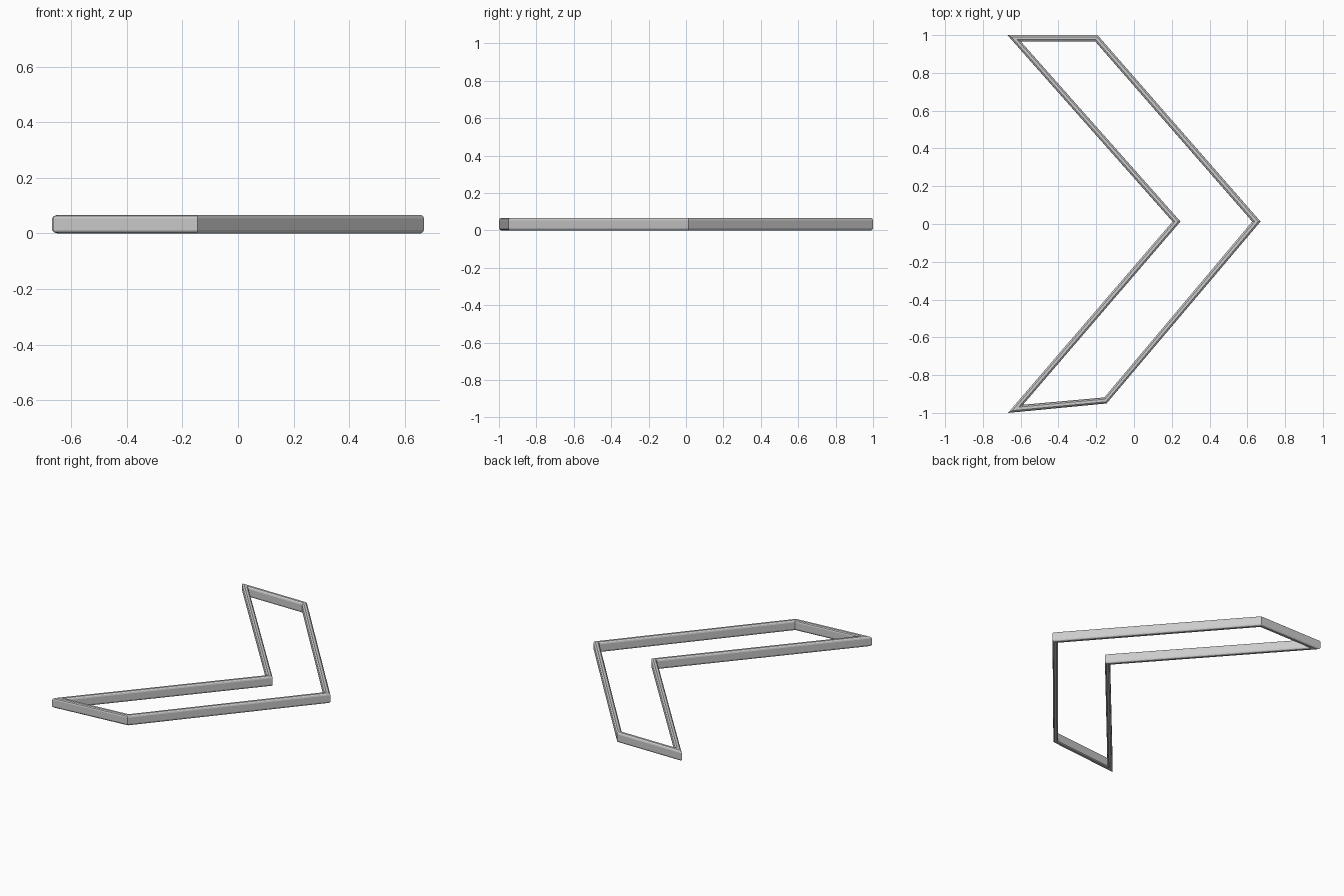
import bpy, bmesh

if "Cube" in bpy.data.objects:
    bpy.data.objects.remove(bpy.data.objects["Cube"])

# Mitred corners of the chevron outline: outer edge and matching hole edge
outer = [(-0.67, 1.0), (-0.193, 1.0), (0.67, 0.013),
         (-0.145, -0.95), (-0.667, -1.0), (0.204, 0.013)]
hole = [(-0.60, 0.967), (-0.206, 0.967), (0.626, 0.013),
        (-0.157, -0.918), (-0.588, -0.957), (0.246, 0.013)]

# Bar cross-section: (fraction from outer edge to hole edge, height)
H = 0.067
quarter = [(0.0, 0.013), (0.08, 0.005), (0.28, 0.0)]
lower = quarter + [(1 - t, z) for t, z in reversed(quarter)]
profile = lower + [(t, H - z) for t, z in reversed(lower)]

# Sweep the section round the closed outline
bm = bmesh.new()
rings = []
for (ox, oy), (hx, hy) in zip(outer, hole):
    rings.append([bm.verts.new((ox + (hx - ox) * t, oy + (hy - oy) * t, z))
                  for t, z in profile])
n, m = len(rings), len(profile)
for i in range(n):
    a, b = rings[i], rings[(i + 1) % n]
    for j in range(m):
        k = (j + 1) % m
        bm.faces.new((a[j], a[k], b[k], b[j]))
bmesh.ops.recalc_face_normals(bm, faces=bm.faces)

mesh = bpy.data.meshes.new("chevron_frame")
bm.to_mesh(mesh)
bm.free()
frame = bpy.data.objects.new("chevron_frame", mesh)
bpy.context.collection.objects.link(frame)
